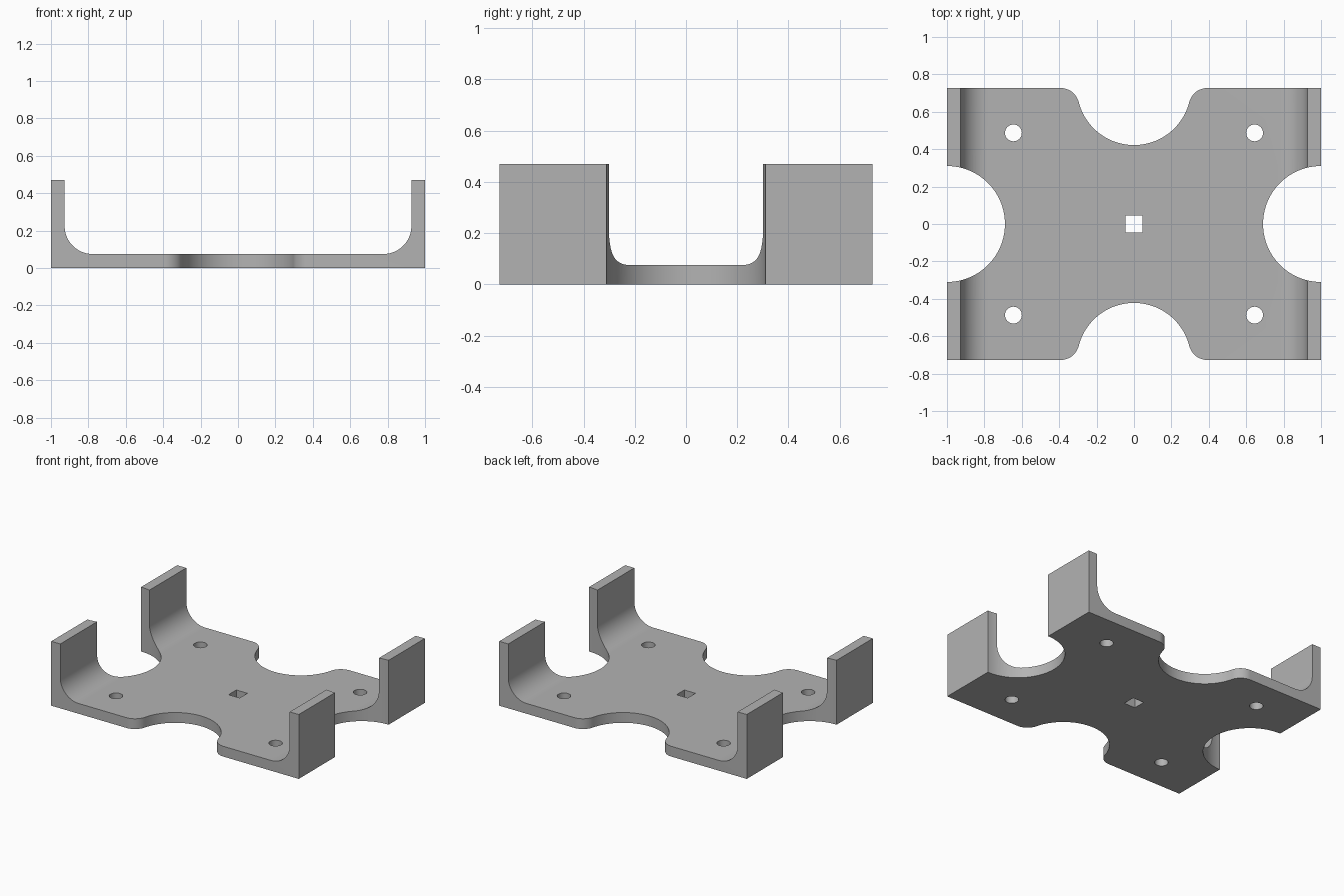
import bpy
import bmesh
from math import sin, cos, atan2, sqrt, radians, pi
from mathutils import Vector

cube = bpy.data.objects.get("Cube")
if cube:
    bpy.data.objects.remove(cube, do_unlink=True)

# Main dimensions
HALF_W, HALF_D = 1.0, 0.727
WALL, FLOOR, HEIGHT = 0.073, 0.075, 0.47
INNER_R = 0.15


def arc(cx, cy, r, start, end, steps=24):
    """Points along an arc, angles in radians."""
    angles = [start + (end - start) * i / steps for i in range(steps + 1)]
    return [(cx + r * cos(a), cy + r * sin(a)) for a in angles]


def prism(name, points, lo, hi, upright=False):
    """Extrude an outline along z, or along y when upright."""
    bm = bmesh.new()
    place = (lambda u, v: (u, lo, v)) if upright else (lambda u, v: (u, v, lo))
    face = bm.faces.new([bm.verts.new(place(u, v)) for u, v in points])
    top = bmesh.ops.extrude_face_region(bm, geom=[face])["geom"]
    shift = Vector((0, hi - lo, 0)) if upright else Vector((0, 0, hi - lo))
    bmesh.ops.translate(bm, vec=shift,
                        verts=[g for g in top if isinstance(g, bmesh.types.BMVert)])
    bmesh.ops.recalc_face_normals(bm, faces=bm.faces)
    mesh = bpy.data.meshes.new(name)
    bm.to_mesh(mesh)
    bm.free()
    obj = bpy.data.objects.new(name, mesh)
    bpy.context.collection.objects.link(obj)
    return obj


# U-shaped bracket: floor and two walls with rounded inside corners
inside = HALF_W - WALL
right_half = [(HALF_W, 0), (HALF_W, HEIGHT), (inside, HEIGHT)]
right_half += arc(inside - INNER_R, FLOOR + INNER_R, INNER_R, 0, -pi / 2)
left_half = [(-x, z) for x, z in reversed(right_half)]
bracket = prism("bracket", right_half + left_half, -HALF_D, HALF_D, upright=True)

gray = bpy.data.materials.new("plain gray")
gray.use_nodes = True
color = (0.45, 0.45, 0.45, 1)
gray.diffuse_color = color
gray.node_tree.nodes["Principled BSDF"].inputs["Base Color"].default_value = color
bracket.data.materials.append(gray)

cutters = []


def cutter(name, points):
    obj = prism(name, points, -0.2, 0.8)
    obj.hide_render = True
    cutters.append(obj)


# Round notches through both side walls
for side in (-1, 1):
    cutter("side_notch", arc(side * HALF_W, 0, 0.31, 0, 2 * pi, 96)[:-1])

# Front and back notches, flaring out over rounded shoulders
NOTCH_R, SHOULDER_R = 0.305, 0.1
shoulder_y = HALF_D - SHOULDER_R
shoulder_x = sqrt((NOTCH_R + SHOULDER_R) ** 2 - SHOULDER_R ** 2)
lean = atan2(SHOULDER_R, shoulder_x)
shoulder = arc(shoulder_x, shoulder_y, SHOULDER_R, pi / 2, pi - lean, 14)
bowl = arc(0, HALF_D, NOTCH_R, -lean, -pi + lean, 48)
outline = [(shoulder_x, HALF_D + 0.1)] + shoulder + bowl[1:-1]
outline += [(-x, y) for x, y in reversed(shoulder)] + [(-shoulder_x, HALF_D + 0.1)]
for side in (-1, 1):
    cutter("end_notch", [(x, side * y) for x, y in outline])

# Four screw holes and the square centre hole
for sx in (-1, 1):
    for sy in (-1, 1):
        cutter("screw_hole", arc(sx * 0.645, sy * 0.487, 0.045, 0, 2 * pi, 32)[:-1])
cutter("square_hole", [(-0.045, -0.045), (0.045, -0.045), (0.045, 0.045), (-0.045, 0.045)])

# Apply the cuts
bpy.context.view_layer.objects.active = bracket
for tool in cutters:
    mod = bracket.modifiers.new("cut", "BOOLEAN")
    mod.operation = "DIFFERENCE"
    mod.solver = "EXACT"
    mod.object = tool
    bpy.ops.object.modifier_apply(modifier=mod.name)
    bpy.data.objects.remove(tool, do_unlink=True)

# Smooth the curved faces, keep the edges sharp
bpy.ops.object.select_all(action="DESELECT")
bracket.select_set(True)
bpy.ops.object.shade_smooth_by_angle(angle=radians(30))
